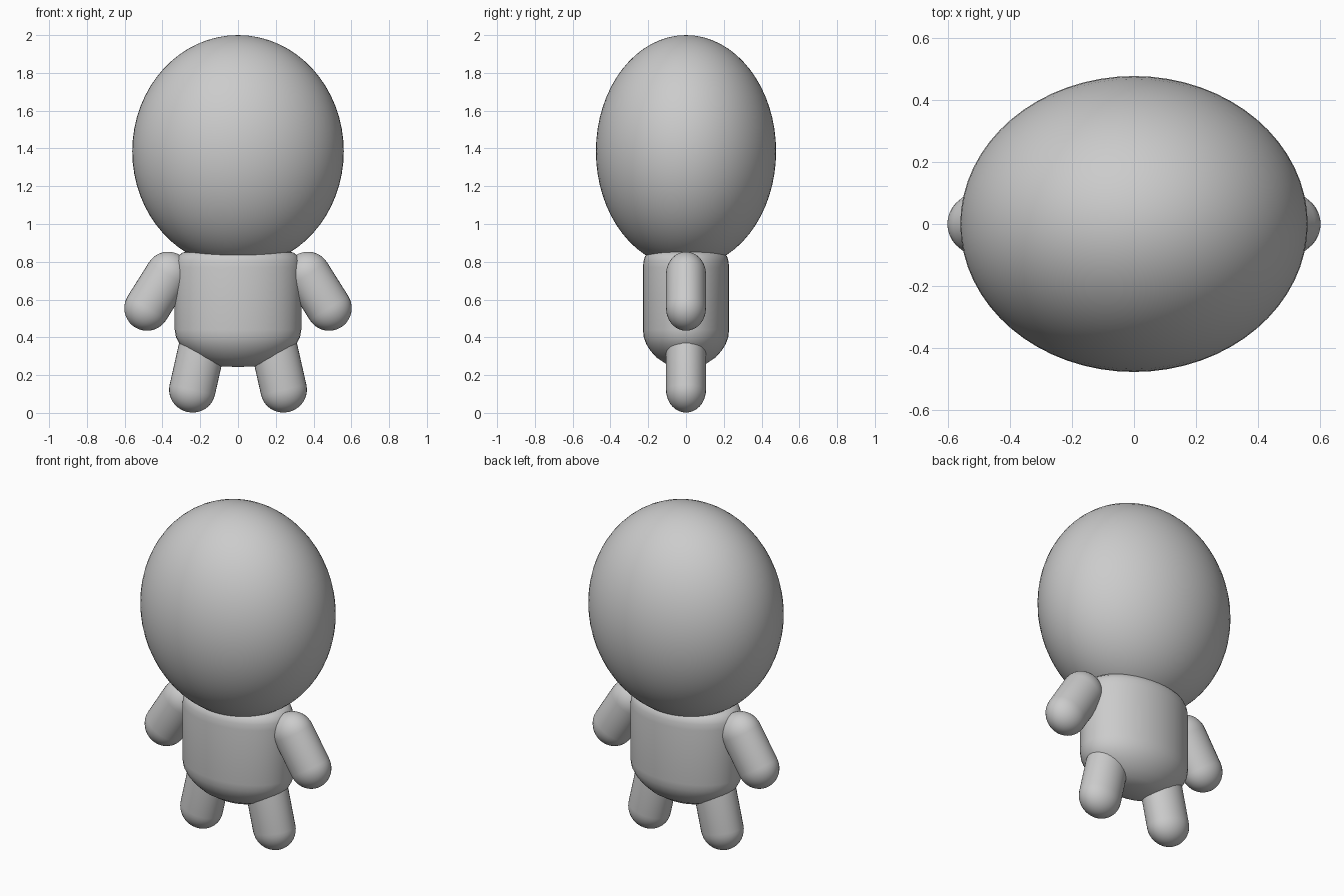
import bpy, bmesh, math
from mathutils import Matrix, Vector

if "Cube" in bpy.data.objects:
    bpy.data.objects.remove(bpy.data.objects["Cube"])


def lathe(name, profile, sx, sy, segs, matrix=Matrix()):
    """Spin a (radius, z) profile that starts and ends on the axis into an elliptical solid."""
    bm = bmesh.new()
    rings = []
    for r, z in profile[1:-1]:
        rings.append([bm.verts.new((r * sx * math.cos(2 * math.pi * i / segs),
                                    r * sy * math.sin(2 * math.pi * i / segs), z))
                      for i in range(segs)])
    low = bm.verts.new((0, 0, profile[0][1]))
    high = bm.verts.new((0, 0, profile[-1][1]))
    for i in range(segs):
        j = (i + 1) % segs
        bm.faces.new((low, rings[0][j], rings[0][i]))
        bm.faces.new((high, rings[-1][i], rings[-1][j]))
        for a, b in zip(rings, rings[1:]):
            bm.faces.new((a[i], a[j], b[j], b[i]))
    bm.transform(matrix)
    bmesh.ops.recalc_face_normals(bm, faces=bm.faces)
    mesh = bpy.data.meshes.new(name)
    bm.to_mesh(mesh)
    bm.free()
    mesh.shade_smooth()
    obj = bpy.data.objects.new(name, mesh)
    bpy.context.collection.objects.link(obj)
    return obj


def limb(name, side, bottom, top, rx, ry, cap):
    """Capsule between two (x, z) cap centres, mirrored by side."""
    a = Vector((side * bottom[0], 0, bottom[1]))
    b = Vector((side * top[0], 0, top[1]))
    d = b - a
    n = 10
    arc = [math.pi / 2 * i / n for i in range(n + 1)]
    profile = [(math.sin(t), -cap * math.cos(t)) for t in arc]
    profile += [(math.cos(t), d.length + cap * math.sin(t)) for t in arc]
    matrix = Matrix.Translation(a) @ Matrix.Rotation(math.atan2(d.x, d.z), 4, 'Y')
    return lathe(name, profile, rx, ry, 32, matrix)


# Head: large ellipsoid
head = [(math.sin(math.pi * i / 32), 1.385 - 0.615 * math.cos(math.pi * i / 32))
        for i in range(33)]
lathe("head", head, 0.56, 0.477, 64)

# Torso: oval barrel with a rounded underside and small shoulder rounding
torso = [(0, .243), (.3, .247), (.48, .262), (.68, .292), (.83, .33), (.92, .363),
         (.98, .40), (1, .44), (1, .77), (.985, .805), (.95, .83), (.88, .848),
         (.8, .855), (0, .86)]
lathe("torso", torso, 0.335, 0.228, 40)

# Arms and legs
for label, side in (("left", 1), ("right", -1)):
    limb(label + "_arm", side, (.482, .555), (.37, .733), .12, .106, .12)
    limb(label + "_leg", side, (.242, .122), (.195, .33), .123, .106, .12)
